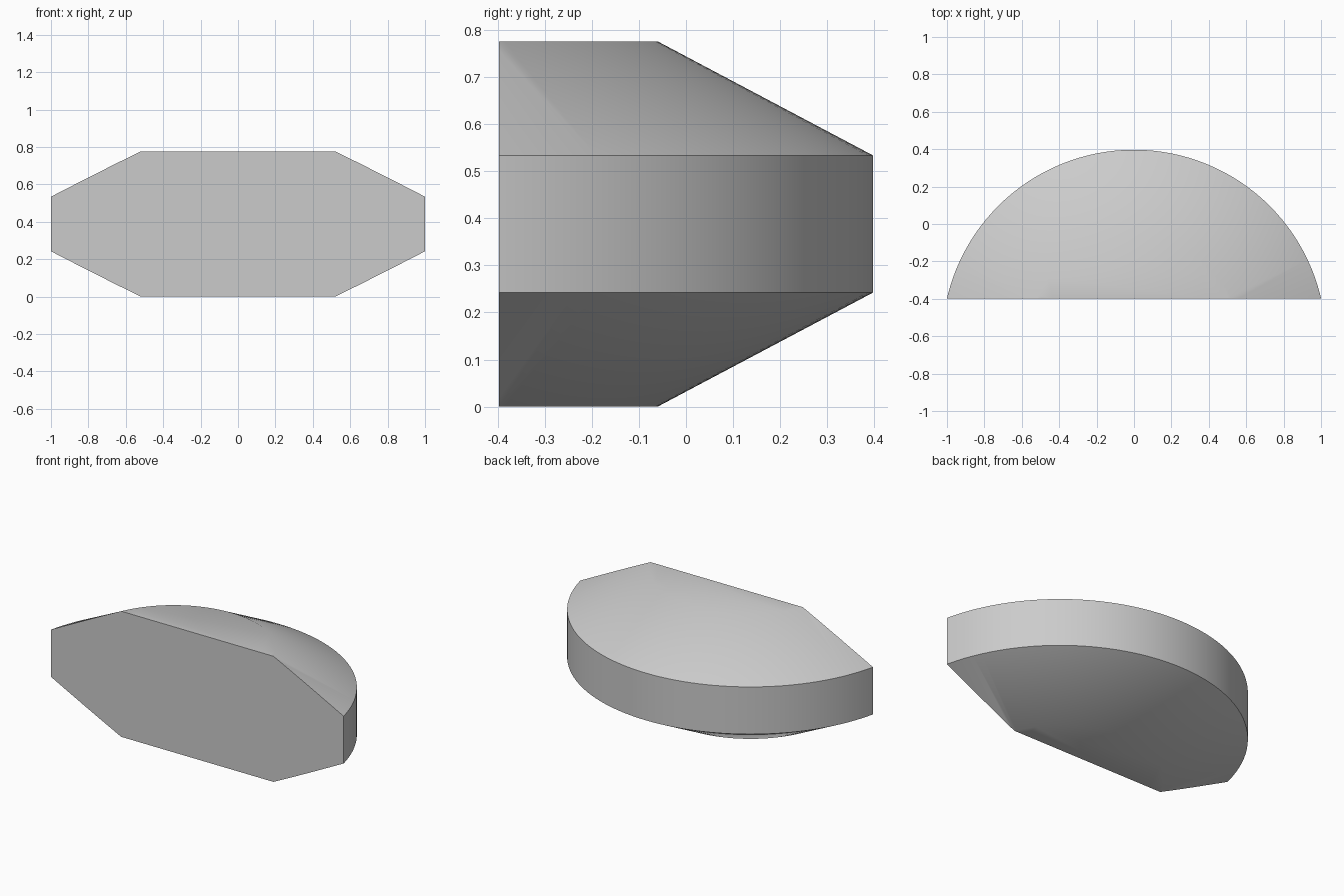
import bpy, bmesh, math
from mathutils import Matrix

cube = bpy.data.objects.get("Cube")
if cube:
    bpy.data.objects.remove(cube, do_unlink=True)

HALF_DEPTH = 0.397
RADIUS = (1 + (2 * HALF_DEPTH) ** 2) / (4 * HALF_DEPTH)  # arc with a 2 unit chord
AXIS_Y = HALF_DEPTH - RADIUS
FLAT_RADIUS = -0.06 - AXIS_Y
HEIGHT, RIM_LOW, RIM_HIGH = 0.776, 0.242, 0.534

# Single grey material
grey = bpy.data.materials.new("plain_grey")
colour = (0.6, 0.6, 0.6, 1)
grey.use_nodes = True
grey.diffuse_color = colour
grey.node_tree.nodes["Principled BSDF"].inputs["Base Color"].default_value = colour

# Turned disc with bevelled top and bottom
bm = bmesh.new()
profile = [(0, 0), (FLAT_RADIUS, 0), (RADIUS, RIM_LOW),
           (RADIUS, RIM_HIGH), (FLAT_RADIUS, HEIGHT), (0, HEIGHT)]
verts = [bm.verts.new((r, 0, z)) for r, z in profile]
edges = [bm.edges.new(pair) for pair in zip(verts, verts[1:])]
bmesh.ops.spin(bm, geom=verts + edges, cent=(0, 0, 0), axis=(0, 0, 1),
               angle=2 * math.pi, steps=128, use_merge=True)
bmesh.ops.remove_doubles(bm, verts=bm.verts, dist=1e-5)
bmesh.ops.transform(bm, matrix=Matrix.Translation((0, AXIS_Y, 0)), verts=bm.verts)

# Flat front: slice the disc and cap the cut
cut = bmesh.ops.bisect_plane(bm, geom=bm.verts[:] + bm.edges[:] + bm.faces[:],
                             plane_co=(0, -HALF_DEPTH, 0), plane_no=(0, -1, 0),
                             clear_outer=True)
rim = [e for e in cut["geom_cut"] if isinstance(e, bmesh.types.BMEdge)]
bmesh.ops.contextual_create(bm, geom=rim)

# Merge the flat top and bottom into single faces
flat = [f for f in bm.faces
        if all(v.co.z < 1e-4 for v in f.verts)
        or all(v.co.z > HEIGHT - 1e-4 for v in f.verts)]
bmesh.ops.dissolve_faces(bm, faces=flat)
bmesh.ops.recalc_face_normals(bm, faces=bm.faces)

mesh = bpy.data.meshes.new("bevelled_half_disc")
bm.to_mesh(mesh)
bm.free()
mesh.materials.append(grey)
body = bpy.data.objects.new("bevelled_half_disc", mesh)
bpy.context.collection.objects.link(body)

# Smooth the curved walls, keep the rim and front edges sharp
bpy.ops.object.select_all(action='DESELECT')
body.select_set(True)
bpy.context.view_layer.objects.active = body
bpy.ops.object.shade_smooth_by_angle(angle=math.radians(30))
